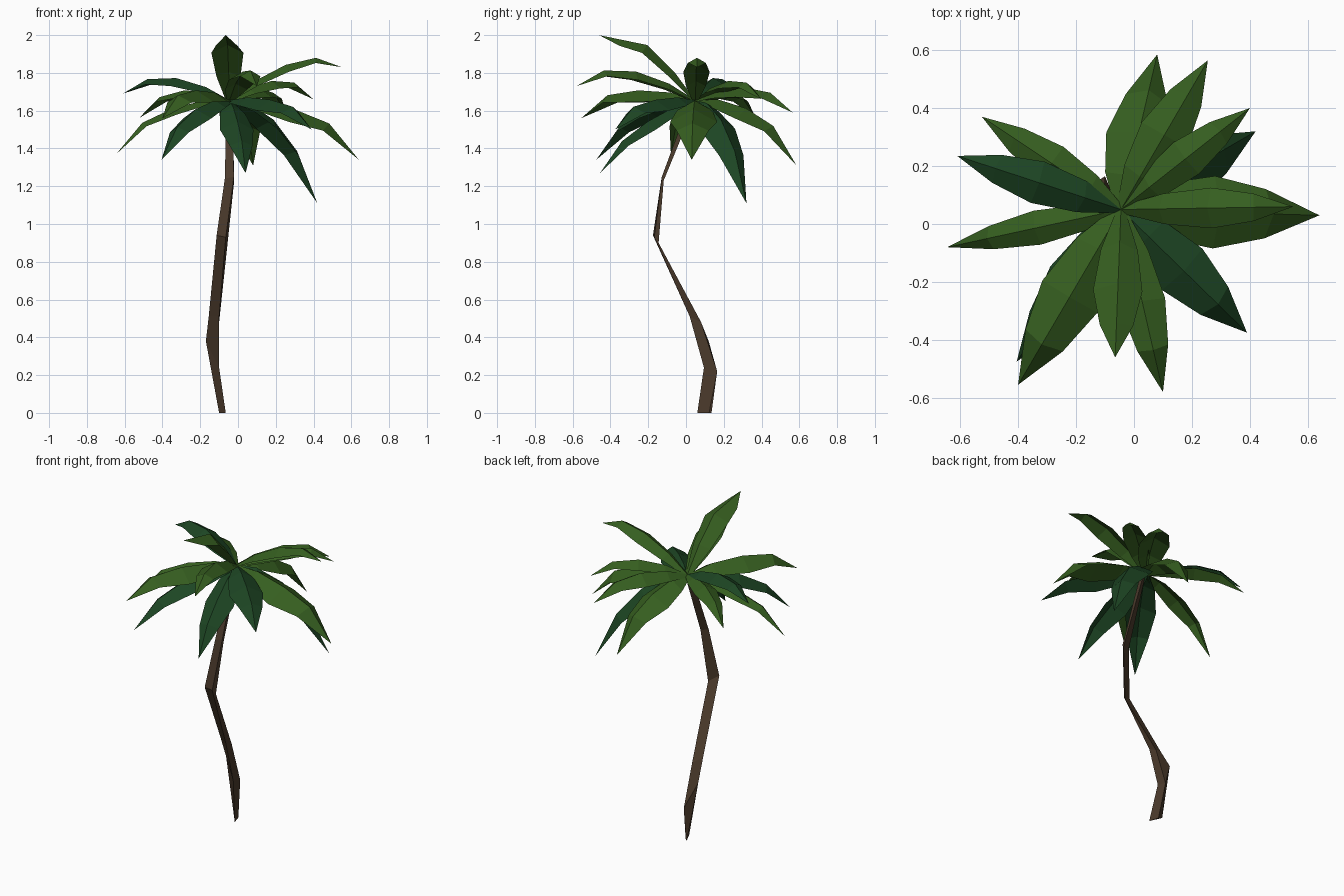
import bpy
from mathutils import Vector

if "Cube" in bpy.data.objects:
    bpy.data.objects.remove(bpy.data.objects["Cube"])


def material(name, rgb):
    m = bpy.data.materials.new(name)
    m.use_nodes = True
    m.diffuse_color = (*rgb, 1)
    bsdf = m.node_tree.nodes["Principled BSDF"]
    bsdf.inputs["Base Color"].default_value = (*rgb, 1)
    bsdf.inputs["Roughness"].default_value = 0.9
    return m


BARK = material("brown bark", (0.071, 0.043, 0.025))
LIGHT = material("leaf green", (0.036, 0.112, 0.014))
DARK = material("deep blue green", (0.0122, 0.060, 0.017))


def add_mesh(name, verts, faces, mat):
    mesh = bpy.data.meshes.new(name)
    mesh.from_pydata(verts, [], faces)
    mesh.materials.append(mat)
    mesh.update()
    obj = bpy.data.objects.new(name, mesh)
    bpy.context.collection.objects.link(obj)
    return obj


# Crooked three-sided trunk, one tilted triangle per bend
def build_trunk():
    rings = [
        [(-.10, .135, 0), (-.083, .122, 0), (-.065, .06, 0)],
        [(-.17, .12, .38), (-.10, .165, .22), (-.10, .095, .24)],
        [(-.155, .05, .51), (-.10, .08, .48), (-.10, .02, .51)],
        [(-.113, -.175, .94), (-.055, -.145, .90), (-.065, -.168, .93)],
        [(-.07, -.13, 1.24), (-.02, -.118, 1.23), (-.022, -.128, 1.25)],
        [(-.06, .03, 1.65), (-.03, .05, 1.64), (-.03, .02, 1.65)],
    ]
    verts = [p for ring in rings for p in ring]
    faces = [(2, 1, 0), tuple(len(verts) - k for k in (3, 2, 1))]
    for r in range(len(rings) - 1):
        for i in range(3):
            a, b = r * 3 + i, r * 3 + (i + 1) % 3
            faces.append((a, b, b + 3, a + 3))
    add_mesh("trunk", verts, faces, BARK)


CROWN = Vector((-.045, .05, 1.655))
# Along the leaf: position and share of the width
STATIONS = [(0, .2), (.22, .75), (.5, 1), (.77, .68)]


# Arched leaf folded along its midrib, ending in a point
def build_leaf(name, tip, middle, outer, half, mat):
    tip = Vector(tip)
    chord = tip - CROWN
    side = chord.cross(Vector((0, 0, 1))).normalized()
    lifts = (0, middle * .62, middle, outer)
    ribs = [CROWN + chord * t + Vector((0, 0, lift))
            for (t, w), lift in zip(STATIONS, lifts)]
    ribs.append(tip)
    verts, faces = [], []
    for i, (t, w) in enumerate(STATIONS):
        along = ribs[i + 1] - ribs[max(i - 1, 0)]
        up = side.cross(along).normalized()
        spread, drop = side * half * w, up * half * w * .57
        verts += [ribs[i] - spread - drop, ribs[i], ribs[i] + spread - drop]
    for i in range(len(STATIONS) - 1):
        for k in (3 * i, 3 * i + 1):
            faces.append((k, k + 1, k + 4, k + 3))
    end = len(verts)
    verts.append(tip)
    faces += [(end - 3, end - 2, end), (end - 2, end - 1, end)]
    add_mesh(name, verts, faces, mat)


# Leaf tip, middle lift, outer lift, half width
light_leaves = [
    ((.64, .03, 1.34), .11, .12, .125),
    ((.40, .40, 1.66), .10, .09, .07),
    ((.255, .565, 1.59), .10, .09, .09),
    ((.08, .585, 1.31), .13, .13, .11),
    ((-.525, .37, 1.56), .10, .09, .07),
    ((-.645, -.08, 1.37), .10, .10, .06),
    ((-.40, -.555, 1.56), .10, .10, .11),
    ((-.065, -.46, 2.0), .12, .055, .085),
    ((.10, -.58, 1.73), .115, .10, .08),
    ((.55, .06, 1.83), .10, .09, .07),
]
dark_leaves = [
    ((.42, .32, 1.11), .17, .15, .11),
    ((-.61, .235, 1.69), .10, .085, .075),
    ((-.405, -.475, 1.34), .11, .10, .09),
    ((.39, -.375, 1.50), .08, .085, .10),
    ((.04, -.455, 1.27), .08, .08, .09),
]

build_trunk()
for label, leaves, mat in (("light_leaf", light_leaves, LIGHT),
                           ("dark_leaf", dark_leaves, DARK)):
    for n, (tip, middle, outer, half) in enumerate(leaves, 1):
        build_leaf(f"{label}_{n}", tip, middle, outer, half, mat)
